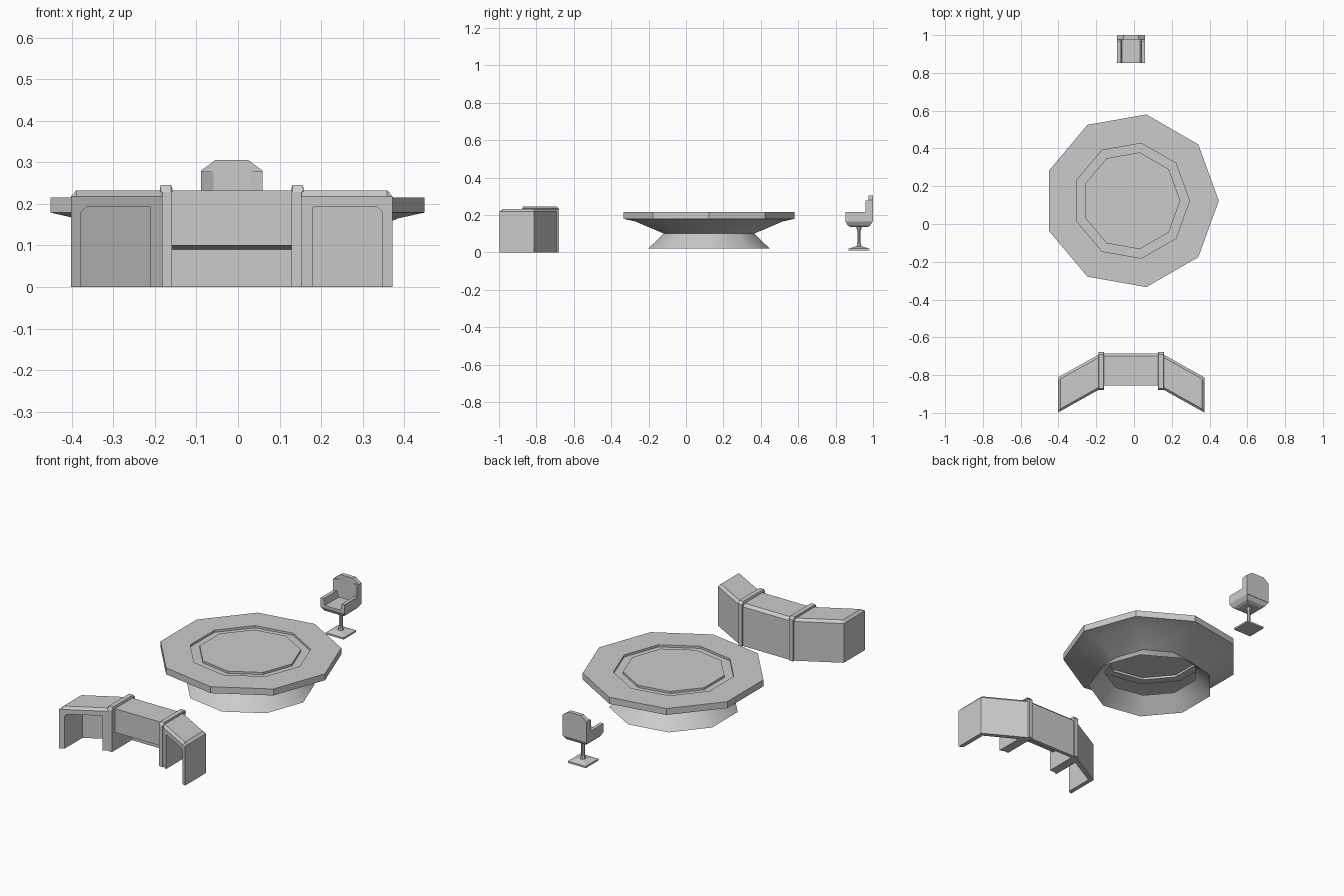
import bpy, bmesh, math

if "Cube" in bpy.data.objects:
    bpy.data.objects.remove(bpy.data.objects["Cube"])

CX = -0.015          # common axis of all pieces in x


def loft(name, rings, cap_start=True, cap_end=True, smooth=None):
    """Skin a list of equal-length closed rings into one object."""
    bm = bmesh.new()
    vs = [[bm.verts.new(p) for p in r] for r in rings]
    n = len(rings[0])
    for a, b in zip(vs, vs[1:]):
        for i in range(n):
            j = (i + 1) % n
            bm.faces.new((a[i], a[j], b[j], b[i]))
    if cap_start:
        bm.faces.new(vs[0][::-1])
    if cap_end:
        bm.faces.new(vs[-1])
    bmesh.ops.recalc_face_normals(bm, faces=bm.faces)
    me = bpy.data.meshes.new(name)
    bm.to_mesh(me)
    bm.free()
    if smooth:
        me.polygons.foreach_set("use_smooth", [True] * len(me.polygons))
        me.set_sharp_from_angle(angle=math.radians(smooth))
    ob = bpy.data.objects.new(name, me)
    bpy.context.collection.objects.link(ob)
    return ob


def polygon(r, z, n, cy, phase=0.0):
    return [(CX + r * math.cos(phase + 2 * math.pi * i / n),
             cy + r * math.sin(phase + 2 * math.pi * i / n), z) for i in range(n)]


def rect(hx, y0, y1, z):
    return [(CX - hx, y0, z), (CX + hx, y0, z), (CX + hx, y1, z), (CX - hx, y1, z)]


# Nine-sided table: flared open foot, neck, bowl, rim, grooved top
table = [(0.33, 0.02), (0.245, 0.10), (0.40, 0.165), (0.464, 0.179), (0.464, 0.215),
         (0.309, 0.215), (0.309, 0.203), (0.26, 0.203), (0.26, 0.215)]
loft("round_table", [polygon(r, z, 9, 0.123) for r, z in table], cap_start=False, smooth=30)

# Desk centre: side profile with a low knee recess, extruded in x
side = [(-0.855, 0.10), (-0.855, 0.232), (-0.70, 0.232), (-0.685, 0.217),
        (-0.685, 0), (-0.705, 0), (-0.705, 0.09)]
loft("desk_centre", [[(CX + u, y, z) for y, z in side] for u in (-0.152, 0.152)])

# Desk wings: front profiles pushed back along y and sheared away from the centre
arch = [(0.155, 0), (0.195, 0), (0.195, 0.192), (0.35, 0.192), (0.363, 0.18),
        (0.363, 0), (0.387, 0), (0.387, 0.218), (0.374, 0.232), (0.155, 0.232)]
panel = [arch[0]] + arch[6:]


def wing_ring(profile, s, y, zmax=1.0):
    return [(CX + s * u, y - 0.56 * (u - 0.155), min(z, zmax)) for u, z in profile]


for s, label in ((-1, "left"), (1, "right")):
    loft(f"desk_{label}_wing", [wing_ring(arch, s, -0.868, 0.218), wing_ring(arch, s, -0.855),
                                wing_ring(arch, s, -0.71)])
    loft(f"desk_{label}_back_panel", [wing_ring(panel, s, -0.71), wing_ring(panel, s, -0.697),
                                      wing_ring(panel, s, -0.682, 0.218)])
    # Trim band between centre and wing
    band = [(0.144, 0), (0.168, 0), (0.168, 0.23), (0.173, 0.236), (0.171, 0.245),
            (0.146, 0.245), (0.143, 0.236), (0.144, 0.23)]
    loft(f"desk_{label}_band", [[(CX + s * u, y, min(z, zm)) for u, z in band]
                                for y, zm in ((-0.88, 0.228), (-0.87, 1), (-0.69, 1), (-0.678, 0.23))])

# Chair foot and stem
loft("chair_foot", [rect(0.055, 0.87, 0.98, 0.01), rect(0.055, 0.87, 0.98, 0.02),
                    rect(0.02, 0.905, 0.945, 0.03)])
stem = [(0.015, 0.028), (0.01, 0.05), (0.01, 0.115), (0.017, 0.14)]
loft("chair_stem", [polygon(r, z, 8, 0.925, math.pi / 8) for r, z in stem])

# Chair seat with tapered underside
loft("chair_seat", [rect(0.045, 0.88, 0.97, 0.135), rect(0.06, 0.865, 0.985, 0.143),
                    rect(0.074, 0.853, 0.998, 0.165), rect(0.074, 0.853, 0.998, 0.178)])

# Chair arms
for s, label in ((-1, "left"), (1, "right")):
    arm = [(0.074, 0.165), (0.074, 0.215), (0.055, 0.215), (0.048, 0.178), (0.048, 0.165)]
    loft(f"chair_{label}_arm", [[(CX + s * u, y, z) for u, z in arm] for y in (0.853, 0.985)])

# Chair back with clipped upper corners
back = [(-0.074, 0.165), (0.074, 0.165), (0.074, 0.28), (0.04, 0.305),
        (-0.04, 0.305), (-0.074, 0.28)]
loft("chair_back", [[(CX + u, y, z) for u, z in back] for y in (0.977, 1.0)])
# Angled fillets inside the back corners
for s, label in ((-1, "left"), (1, "right")):
    tri = [(0.074, 0.96), (0.074, 0.979), (0.04, 0.979)]
    loft(f"chair_{label}_back_fillet", [[(CX + s * u, y, z) for u, y in tri] for z in (0.17, 0.278)])
